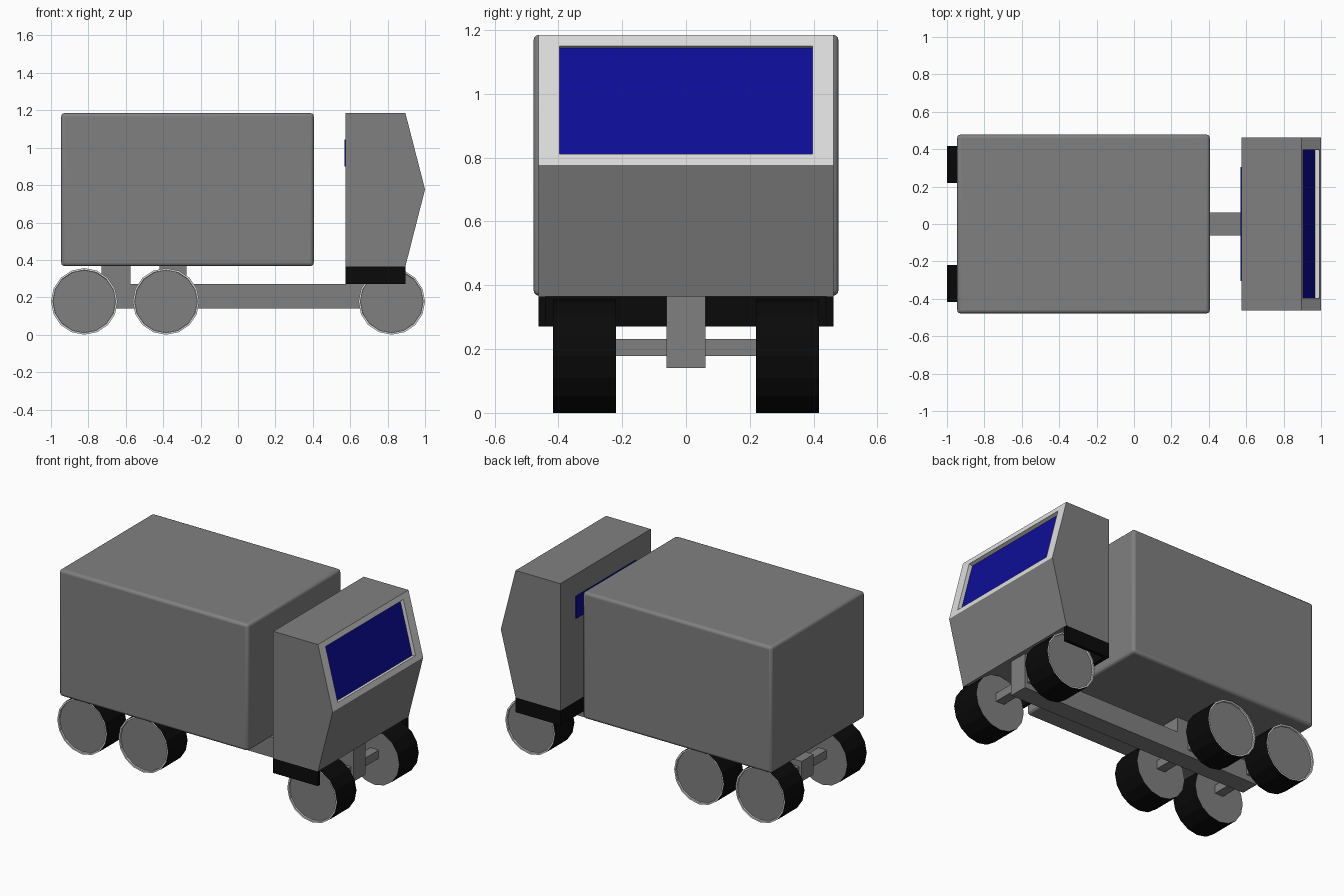
import bpy, bmesh, math
from mathutils import Matrix, Vector

if "Cube" in bpy.data.objects:
    bpy.data.objects.remove(bpy.data.objects["Cube"])


def material(name, rgb):
    m = bpy.data.materials.new(name)
    m.diffuse_color = (*rgb, 1)
    m.use_nodes = True
    m.node_tree.nodes["Principled BSDF"].inputs["Base Color"].default_value = m.diffuse_color
    return m


GREY = material("mid_grey", (0.216, 0.216, 0.216))
LIGHT = material("light_grey", (0.72, 0.72, 0.72))
BLACK = material("black", (0.003, 0.003, 0.003))
BLUE = material("window_blue", (0.004, 0.004, 0.31))


def finish(bm, name, mats):
    bmesh.ops.recalc_face_normals(bm, faces=bm.faces[:])
    me = bpy.data.meshes.new(name)
    bm.to_mesh(me)
    bm.free()
    for m in mats:
        me.materials.append(m)
    ob = bpy.data.objects.new(name, me)
    bpy.context.collection.objects.link(ob)
    return ob


def box(name, x, y, z, mat):
    """Box from (min, max) pairs."""
    bm = bmesh.new()
    size = Vector((x[1] - x[0], y[1] - y[0], z[1] - z[0]))
    mid = Vector((sum(x), sum(y), sum(z))) / 2
    bmesh.ops.create_cube(bm, size=1, matrix=Matrix.Translation(mid) @ Matrix.Diagonal((*size, 1)))
    return finish(bm, name, [mat])


# cargo box with rounded edges
cargo = box("cargo_box", (-0.945, 0.405), (-0.478, 0.478), (0.367, 1.185), GREY)
bev = cargo.modifiers.new("round_edges", "BEVEL")
bev.width, bev.segments = 0.018, 3
bpy.context.view_layer.objects.active = cargo
cargo.select_set(True)
bpy.ops.object.shade_smooth_by_angle(angle=math.radians(35))

# cab: side profile extruded across, recessed windscreen in the light upper front
HALF = 0.462
profile = [(0.575, 0.365), (0.895, 0.365), (1.0, 0.777), (0.895, 1.185), (0.575, 1.185)]
bm = bmesh.new()
side = bm.faces.new([bm.verts.new((x, -HALF, z)) for x, z in profile])
ext = bmesh.ops.extrude_face_region(bm, geom=[side], use_keep_orig=True)
bmesh.ops.translate(bm, vec=(0, 2 * HALF, 0),
                    verts=[g for g in ext["geom"] if isinstance(g, bmesh.types.BMVert)])
bmesh.ops.recalc_face_normals(bm, faces=bm.faces[:])
screen = next(f for f in bm.faces if f.normal.x > 0.9 and f.normal.z > 0.1)
screen.material_index = 1
ring = bmesh.ops.inset_individual(bm, faces=[screen], thickness=0.051)
for v in screen.verts:
    v.co.y = math.copysign(0.397, v.co.y)
reveal = bmesh.ops.inset_individual(bm, faces=[screen], thickness=0.001, depth=-0.024)
for f in ring["faces"] + reveal["faces"]:
    f.material_index = 1
screen.material_index = 2
finish(bm, "cab", [GREY, LIGHT, BLUE])

# rear cab window plate
box("rear_window", (0.570, 0.578), (-0.305, 0.305), (0.90, 1.045), BLUE)

# black skirt under the cab, open at the front
box("skirt_back", (0.575, 0.597), (-HALF, HALF), (0.27, 0.365), BLACK)
for s, tag in ((-1, "front"), (1, "rear")):
    box("skirt_side_" + tag, (0.597, 0.895), sorted((s * HALF, s * (HALF - 0.022))), (0.27, 0.365), BLACK)

# chassis beam and its posts
box("chassis_beam", (-0.87, 0.87), (-0.061, 0.061), (0.14, 0.27), GREY)
for x0, x1 in ((-0.73, -0.575), (-0.42, -0.275), (0.72, 0.87)):
    box("chassis_post", (x0, x1), (-0.061, 0.061), (0.27, 0.37), GREY)


def wheel(x, s):
    """Black tread, light rim ring and recessed grey disc on the outside."""
    bm = bmesh.new()
    mat = Matrix.Translation((x, s * 0.318, 0.178)) @ Matrix.Rotation(math.pi / 2, 4, "X")
    bmesh.ops.create_cone(bm, cap_ends=True, segments=16, radius1=0.178, radius2=0.178,
                          depth=0.198, matrix=mat)
    bm.normal_update()
    caps = [f for f in bm.faces if abs(f.normal.y) > 0.9]
    for f in bm.faces:
        f.material_index = 0 if f in caps else 1
    outer = next(f for f in caps if f.normal.y * s > 0)
    faces = bmesh.ops.inset_individual(bm, faces=[outer], thickness=0.01)["faces"]
    faces += bmesh.ops.inset_individual(bm, faces=[outer], thickness=0.001, depth=-0.01)["faces"]
    for f in faces:
        f.material_index = 2
    finish(bm, "wheel", [GREY, BLACK, LIGHT])


# axles and wheels
for x in (-0.822, -0.385, 0.822):
    box("axle", (x - 0.03, x + 0.03), (-0.23, 0.23), (0.178, 0.232), GREY)
    for s in (-1, 1):
        wheel(x, s)
